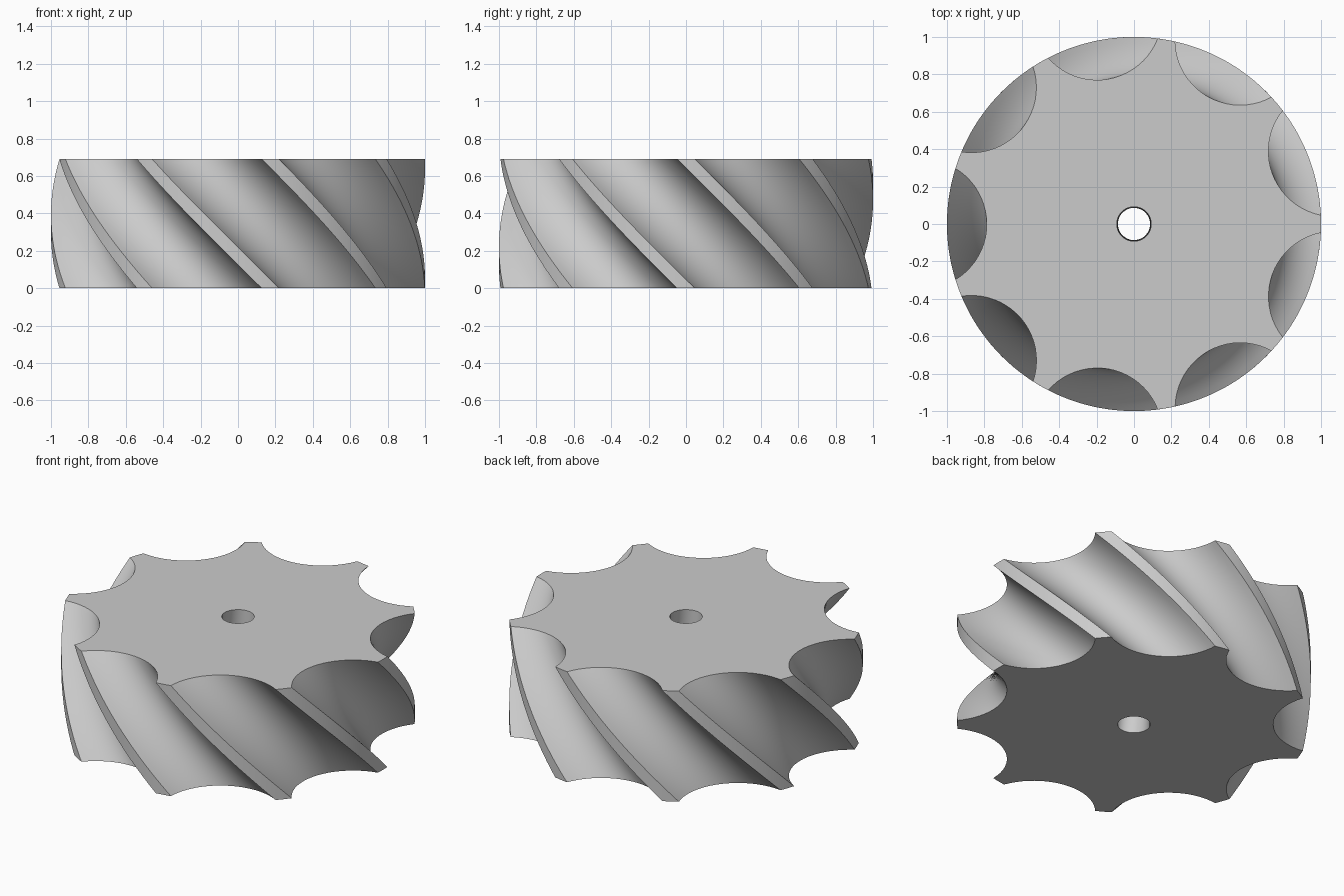
import bpy
import bmesh
from math import sin, cos, pi, radians, hypot, atan2

cube = bpy.data.objects.get("Cube")
if cube:
    bpy.data.objects.remove(cube, do_unlink=True)

HEIGHT = 0.69
TEETH = 9
PITCH = 2 * pi / TEETH
LAYERS = 40
BORE = 0.092
HALF = radians(17.3)      # half the angle that a flute spans on the rim
CENTRE = 1.135            # distance of the flute's circle from the axis
FLUTE_STEPS, LAND_STEPS = 20, 4

steel = bpy.data.materials.new("light grey steel")
steel.use_nodes = True
colour = (0.6, 0.6, 0.6, 1)
steel.diffuse_color = colour
steel.node_tree.nodes["Principled BSDF"].inputs["Base Color"].default_value = colour


def tooth_profile():
    """One pitch as (radius, angle) pairs: a scooped flute, then a rim land."""
    dx, dy = CENTRE - cos(HALF), sin(HALF)
    r, sweep = hypot(dx, dy), atan2(dy, dx)
    points = []
    for i in range(FLUTE_STEPS):
        a = sweep * (2 * i / FLUTE_STEPS - 1)
        x, y = CENTRE - r * cos(a), r * sin(a)
        points.append((hypot(x, y), atan2(y, x)))
    for i in range(LAND_STEPS):
        points.append((1.0, HALF + (PITCH - 2 * HALF) * i / LAND_STEPS))
    return points


profile = [(r, a + pi + k * PITCH) for k in range(TEETH) for r, a in tooth_profile()]


def ring(bm, points, z):
    """A horizontal loop, turned by one pitch over the full height."""
    turn = -PITCH * z / HEIGHT
    return [bm.verts.new((r * cos(a + turn), r * sin(a + turn), z)) for r, a in points]


def bridge(bm, low, high):
    n = len(low)
    for i in range(n):
        j = (i + 1) % n
        bm.faces.new((low[i], low[j], high[j], high[i]))


# Twisted fluted cutter with a straight bore
bm = bmesh.new()
levels = [HEIGHT * i / LAYERS for i in range(LAYERS + 1)]
outer = [ring(bm, profile, z) for z in levels]
bore_points = [(BORE, a) for _, a in profile]
inner = [ring(bm, bore_points, z) for z in (0, HEIGHT)]
for low, high in zip(outer, outer[1:]):
    bridge(bm, low, high)
bridge(bm, outer[-1], inner[1])
bridge(bm, inner[1], inner[0])
bridge(bm, inner[0], outer[0])
bmesh.ops.recalc_face_normals(bm, faces=bm.faces)

mesh = bpy.data.meshes.new("fluted_cutter")
bm.to_mesh(mesh)
bm.free()
mesh.materials.append(steel)
cutter = bpy.data.objects.new("fluted_cutter", mesh)
bpy.context.collection.objects.link(cutter)
bpy.ops.object.select_all(action="DESELECT")
cutter.select_set(True)
bpy.context.view_layer.objects.active = cutter
bpy.ops.object.shade_smooth_by_angle(angle=radians(30))
